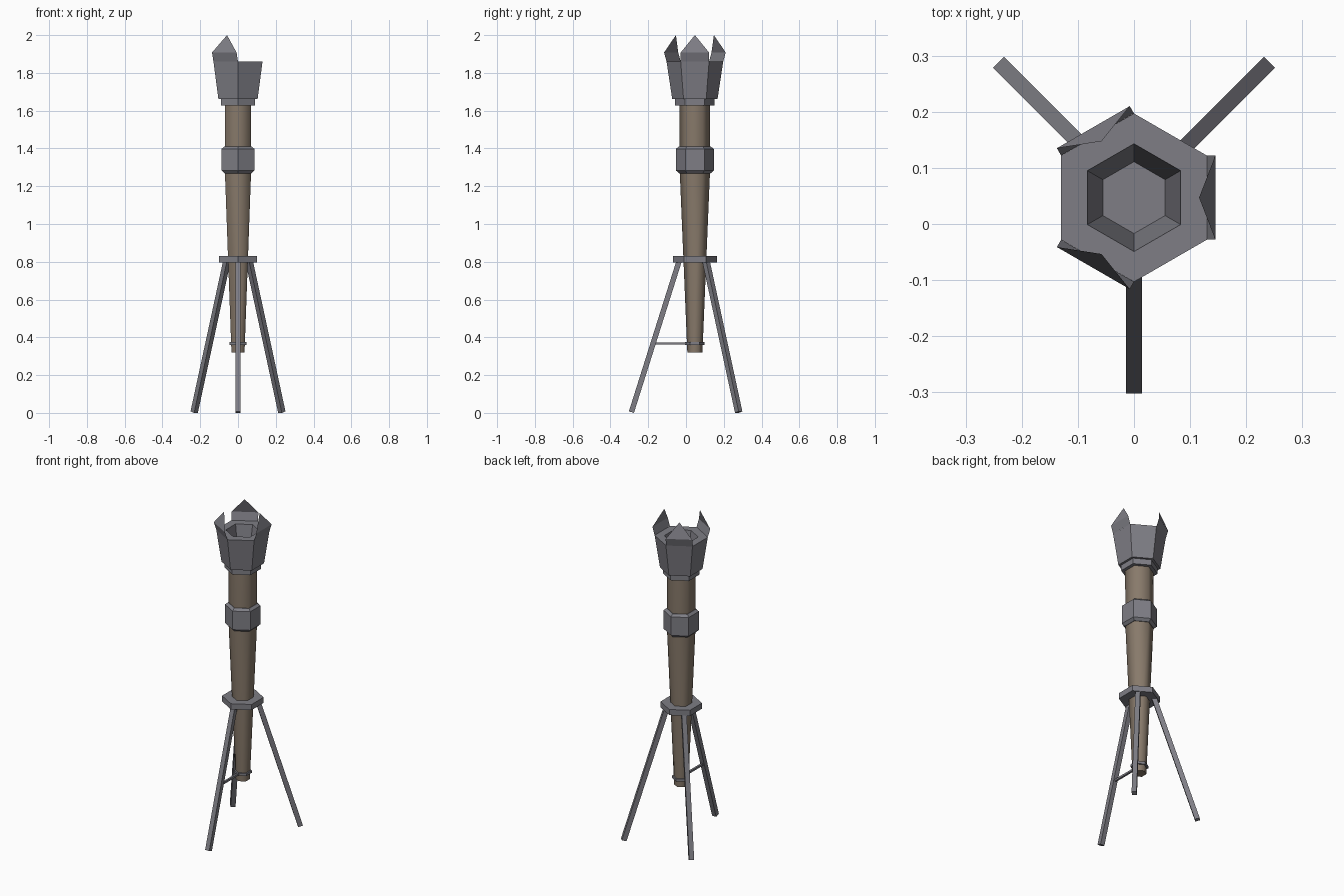
import bpy, math
from mathutils import Vector

if "Cube" in bpy.data.objects:
    bpy.data.objects.remove(bpy.data.objects["Cube"])

CY = 0.047  # pole axis sits slightly behind the origin


def material(name, col):
    m = bpy.data.materials.new(name)
    m.diffuse_color = (*col, 1)
    m.use_nodes = True
    m.node_tree.nodes["Principled BSDF"].inputs["Base Color"].default_value = m.diffuse_color
    return m


METAL = material("grey metal", (0.21, 0.208, 0.235))
WOOD = material("weathered wood", (0.245, 0.193, 0.145))


def add_mesh(name, verts, faces, mat):
    me = bpy.data.meshes.new(name)
    me.from_pydata(verts, [], faces)
    me.materials.append(mat)
    ob = bpy.data.objects.new(name, me)
    bpy.context.collection.objects.link(ob)
    return ob


def hex_lathe(name, profile, mat):
    """Six-sided solid from (radius, z) rows, bottom to top, corners on +-y."""
    n = 6
    verts, faces = [], []
    for r, z in profile:
        for i in range(n):
            a = math.radians(90 + 60 * i)
            verts.append((r * math.cos(a), CY + r * math.sin(a), z))
    for k in range(len(profile) - 1):
        for i in range(n):
            j = (i + 1) % n
            faces.append((k * n + i, k * n + j, (k + 1) * n + j, (k + 1) * n + i))
    faces.append(tuple(reversed(range(n))))
    top = (len(profile) - 1) * n
    faces.append(tuple(range(top, top + n)))
    return add_mesh(name, verts, faces, mat)


def bar(name, a, b, w, mat):
    """Square bar between two points, with one side kept horizontal."""
    a, b = Vector(a), Vector(b)
    d = (b - a).normalized()
    ref = Vector((0, 0, 1))
    side = d.cross(ref).normalized() * w / 2
    up = side.cross(d).normalized() * w / 2
    ring = [side + up, -side + up, -side - up, side - up]
    verts = [a + o for o in ring] + [b + o for o in ring]
    faces = [(i, i + 4, (i + 1) % 4 + 4, (i + 1) % 4) for i in range(4)]
    faces += [(0, 1, 2, 3), (7, 6, 5, 4)]
    return add_mesh(name, verts, faces, mat)


# Wooden shaft: smooth-shaded tapering hexagon
shaft = hex_lathe("shaft", [(0.04, 0.32), (0.08, 1.275), (0.081, 1.64)], WOOD)
bpy.context.view_layer.objects.active = shaft
shaft.select_set(True)
bpy.ops.object.shade_smooth_by_angle(angle=math.radians(70))
shaft.select_set(False)

# Metal bands around the shaft
hex_lathe("grip_band", [(0.083, 1.268), (0.1, 1.283), (0.1, 1.398), (0.083, 1.411)], METAL)
hex_lathe("neck_collar", [(0.104, 1.627), (0.104, 1.664)], METAL)
hex_lathe("tripod_collar", [(0.117, 0.795), (0.117, 0.83)], METAL)
hex_lathe("lower_clamp", [(0.051, 0.359), (0.051, 0.374)], METAL)

# Fire bowl: flared outside, thick rim, hollow inside
hex_lathe("fire_bowl", [(0.12, 1.662), (0.15, 1.86), (0.096, 1.86), (0.064, 1.68)], METAL)

# Three thin spikes standing on alternate rim sides
for i in range(3):
    a = math.radians(120 * i)
    out = Vector((math.cos(a), math.sin(a), 0))
    tan = Vector((-math.sin(a), math.cos(a), 0))
    pts = [(0.13, -0.075, 1.86), (0.13, 0.075, 1.86),
           (0.145, 0.075, 1.908), (0.116, 0, 2.0), (0.145, -0.075, 1.908)]
    verts = [Vector((0, CY, z)) + out * r + tan * t for r, t, z in pts]
    add_mesh(f"rim_spike_{i + 1}", verts, [(0, 1, 2, 4), (4, 2, 3)], METAL)

# Tripod legs: one forward, two back at 45 degrees
for name, deg, r_end in (("front_leg", -90, 0.336), ("back_left_leg", 135, 0.328),
                         ("back_right_leg", 45, 0.328)):
    a = math.radians(deg)
    c, s = math.cos(a), math.sin(a)
    bar(name, (0.083 * c, CY + 0.083 * s, 0.805), (r_end * c, CY + r_end * s, 0.004), 0.028, METAL)

# Brace from the front leg to the lower clamp
bar("brace_rod", (0, -0.172, 0.367), (0, 0.01, 0.367), 0.012, METAL)
